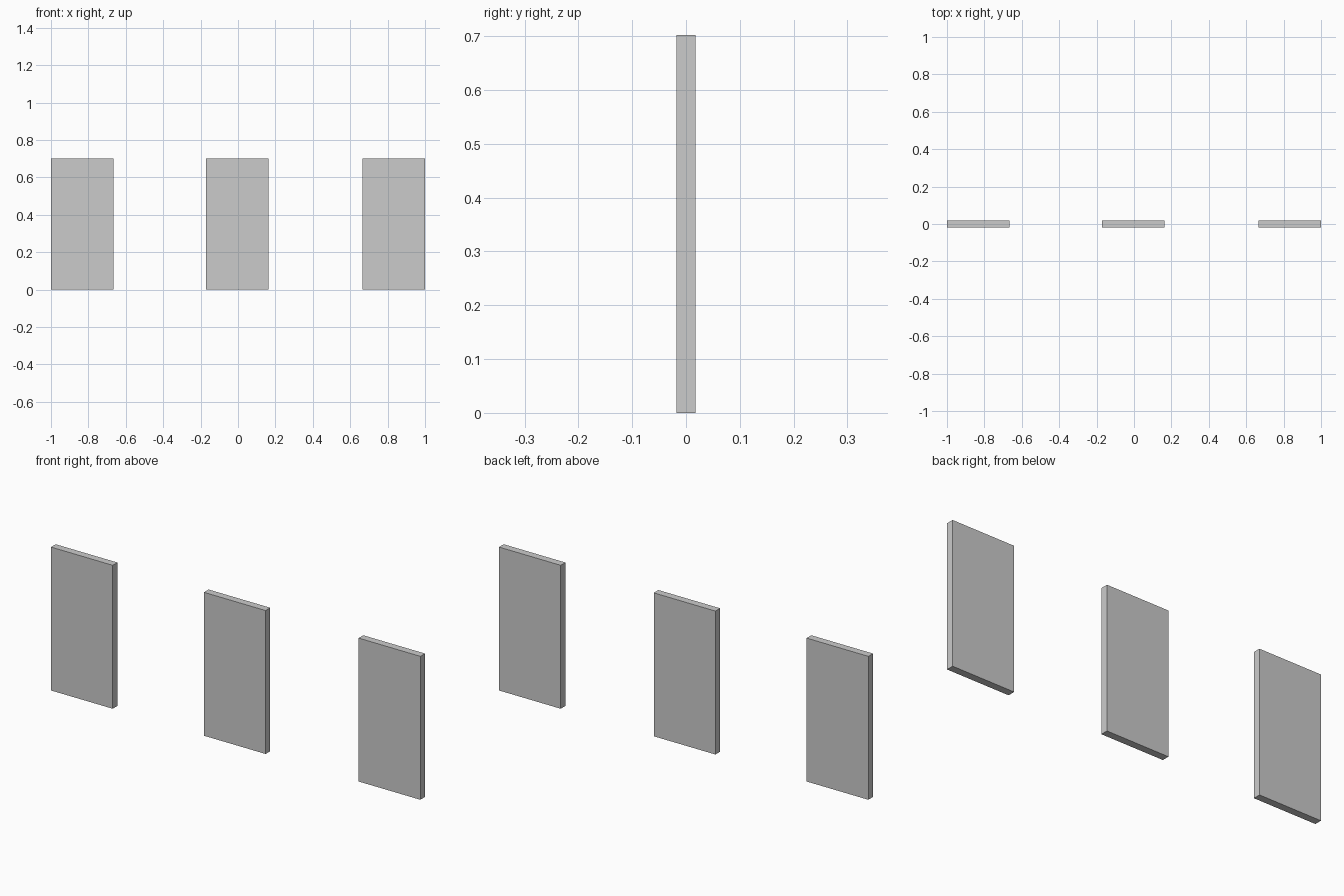
import bpy

if "Cube" in bpy.data.objects:
    bpy.data.objects.remove(bpy.data.objects["Cube"])

WIDTH, DEPTH, HEIGHT = 0.334, 0.036, 0.702


def panel(name, x):
    """Upright slab standing on the ground, centred at x."""
    bpy.ops.mesh.primitive_cube_add(size=1, location=(x, 0, HEIGHT / 2))
    ob = bpy.context.object
    ob.name = name
    ob.scale = (WIDTH, DEPTH, HEIGHT)
    bpy.ops.object.transform_apply(location=False, rotation=False, scale=True)
    return ob


# Three separate flat panels in a row
for name, x in (("left_panel", -0.833), ("middle_panel", -0.005), ("right_panel", 0.833)):
    panel(name, x)
